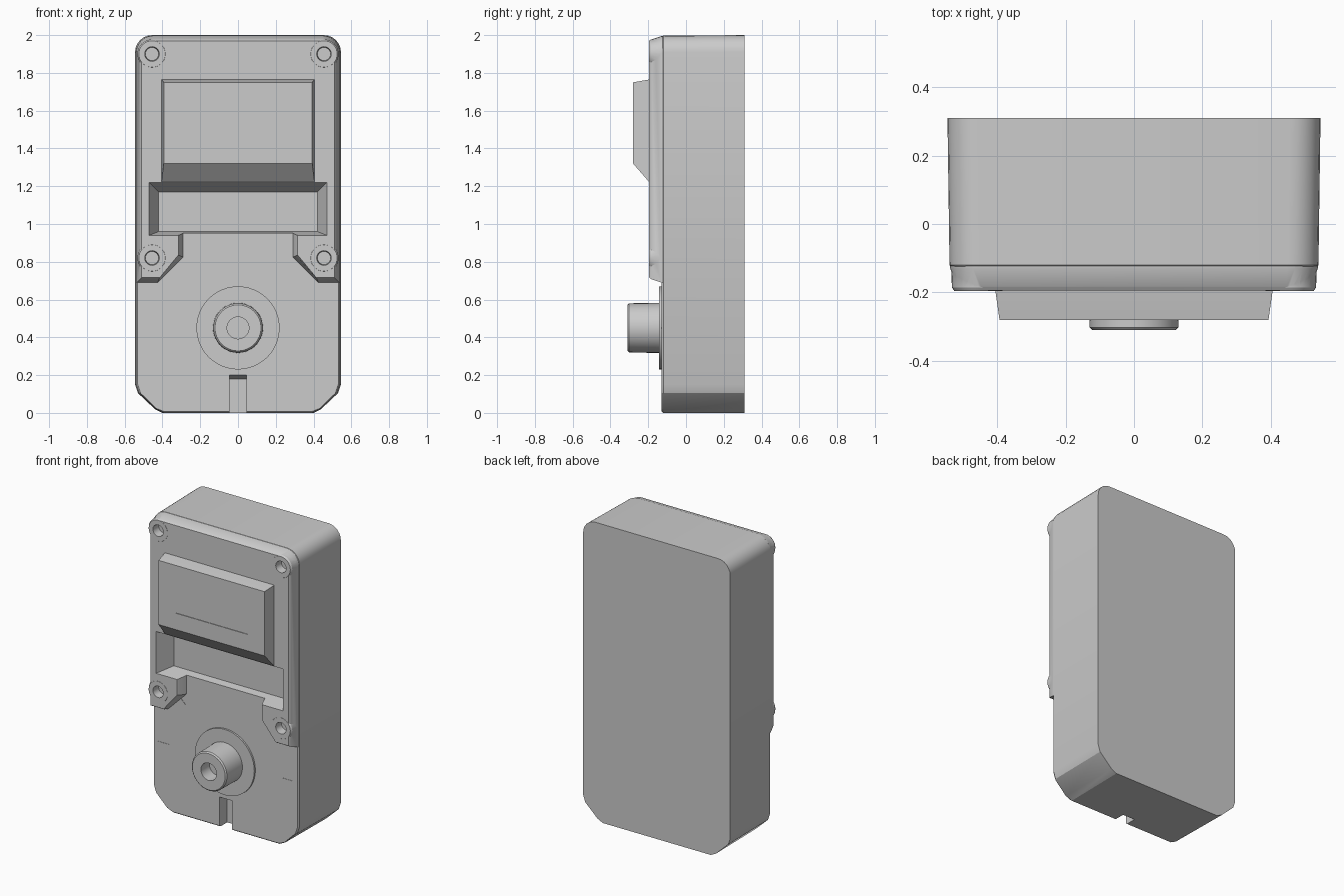
import bpy, bmesh
from math import sin, cos, pi, radians
from mathutils import Matrix, Vector

cube = bpy.data.objects.get("Cube")
if cube:
    bpy.data.objects.remove(cube, do_unlink=True)

GREY = (0.6, 0.6, 0.6, 1)
mat = bpy.data.materials.new("plain grey")
mat.use_nodes = True
mat.diffuse_color = GREY
mat.node_tree.nodes["Principled BSDF"].inputs["Base Color"].default_value = GREY

BACK, LOWER, UPPER = 0.31, -0.13, -0.195   # main depth planes
DIAL_Z = 0.45


def loft(name, rings):
    """Solid through a list of (y, [(x, z), ...]) rings of equal length."""
    bm = bmesh.new()
    loops = [[bm.verts.new((x, y, z)) for x, z in pts] for y, pts in rings]
    n = len(loops[0])
    for a, b in zip(loops, loops[1:]):
        for i in range(n):
            j = (i + 1) % n
            bm.faces.new((a[i], a[j], b[j], b[i]))
    bm.faces.new(loops[0])
    bm.faces.new(loops[-1])
    bmesh.ops.recalc_face_normals(bm, faces=bm.faces)
    me = bpy.data.meshes.new(name)
    bm.to_mesh(me)
    bm.free()
    me.materials.append(mat)
    ob = bpy.data.objects.new(name, me)
    bpy.context.collection.objects.link(ob)
    return ob


def rect(w, z0, z1):
    return [(-w, z0), (w, z0), (w, z1), (-w, z1)]


def circle(r, x=0, z=DIAL_Z, n=32):
    return [(x + r * cos(2 * pi * i / n), z + r * sin(2 * pi * i / n)) for i in range(n)]


def mirrored(half):
    return half + [(-x, z) for x, z in reversed(half)]


def top_corner(w, top, d, r=0.09):
    steps = [pi / 2 * (1 - i / 6) for i in range(7)]
    return [(w - r + (r - d) * cos(a), top - r + (r - d) * sin(a)) for a in steps]


def body_outline(w, top, d=0):
    return mirrored(top_corner(w, top, d) + [
        (w - d, 0.15), (w - d - 0.015, 0.105), (w - 0.105, 0.02 + d / 2), (w - 0.145, d)])


def plate_outline(d):
    w = 0.537
    return mirrored(top_corner(w, 1.995, d) + [
        (w - d, 0.69 + d), (0.425 - d * 0.4, 0.69 + d), (0.29 + d, 0.825 + d * 0.4), (0.29 + d, 1.02)])


def boolean(target, tool, operation):
    mod = target.modifiers.new("join", "BOOLEAN")
    mod.operation, mod.object, mod.solver = operation, tool, "EXACT"
    bpy.context.view_layer.objects.active = target
    bpy.ops.object.modifier_apply(modifier=mod.name)
    bpy.data.objects.remove(tool, do_unlink=True)


# Main case with a slight draft and a softened front edge
case = loft("case", [(BACK, body_outline(0.545, 2.0)),
                     (LOWER + 0.01, body_outline(0.539, 1.997)),
                     (LOWER, body_outline(0.539, 1.997, 0.008))])

# Raised upper plate with two feet, and round screw bosses
boolean(case, loft("plate", [(LOWER + 0.03, plate_outline(0)), (LOWER, plate_outline(0)),
                             (UPPER + 0.012, plate_outline(0.018)),
                             (UPPER, plate_outline(0.026))]), "UNION")
SCREWS = [(sx * 0.455, z) for sx in (-1, 1) for z in (0.82, 1.9)]
for x, z in SCREWS:
    boolean(case, loft("boss", [(LOWER + 0.02, circle(0.08, x, z)),
                                (UPPER + 0.01, circle(0.077, x, z)),
                                (UPPER - 0.001, circle(0.07, x, z))]), "UNION")

# Sloped recess, bottom slot and screw holes
boolean(case, loft("recess", [(-0.25, rect(0.47, 0.94, 1.22)), (UPPER, rect(0.47, 0.94, 1.22)),
                              (-0.08, rect(0.42, 0.96, 1.17))]), "DIFFERENCE")
boolean(case, loft("slot", [(-0.25, rect(0.045, -0.1, 0.2)), (LOWER, rect(0.045, -0.1, 0.2)),
                            (-0.05, rect(0.045, -0.1, 0.18))]), "DIFFERENCE")
for x, z in SCREWS:
    boolean(case, loft("hole", [(-0.25, circle(0.042, x, z, 20)),
                                (-0.14, circle(0.035, x, z, 20))]), "DIFFERENCE")

# Display hood with a sloped underside and a shallow window
hood = loft("display_hood", [(UPPER + 0.01, rect(0.406, 1.222, 1.766)),
                             (UPPER, rect(0.405, 1.222, 1.765)),
                             (-0.28, rect(0.393, 1.32, 1.75))])
boolean(hood, loft("window", [(-0.3, rect(0.265, 1.43, 1.66)),
                              (-0.276, rect(0.265, 1.43, 1.66))]), "DIFFERENCE")

# Dial disc and knob with a central bore
disc = loft("dial_disc", [(LOWER + 0.01, circle(0.22, n=48)), (-0.142, circle(0.22, n=48))])
knob = loft("knob", [(LOWER, circle(0.133)), (-0.302, circle(0.13)), (-0.31, circle(0.122))])
boolean(knob, loft("bore", [(-0.35, circle(0.058)), (-0.22, circle(0.058))]), "DIFFERENCE")

# Fine tick marks around the dial
for i in range(5):
    tick = loft("dial_tick", [(LOWER + 0.002, rect(0.003, 0.42, 0.5)),
                              (LOWER - 0.002, rect(0.003, 0.42, 0.5))])
    turn = Matrix.Rotation(radians(-90 + 45 * i), 4, "Y")
    tick.data.transform(Matrix.Translation(Vector((0, 0, DIAL_Z))) @ turn)

# Soft shading on the rounded parts
for ob in bpy.context.collection.objects:
    if ob.type == "MESH":
        bpy.ops.object.select_all(action="DESELECT")
        ob.select_set(True)
        bpy.context.view_layer.objects.active = ob
        bpy.ops.object.shade_smooth_by_angle(angle=radians(25))
